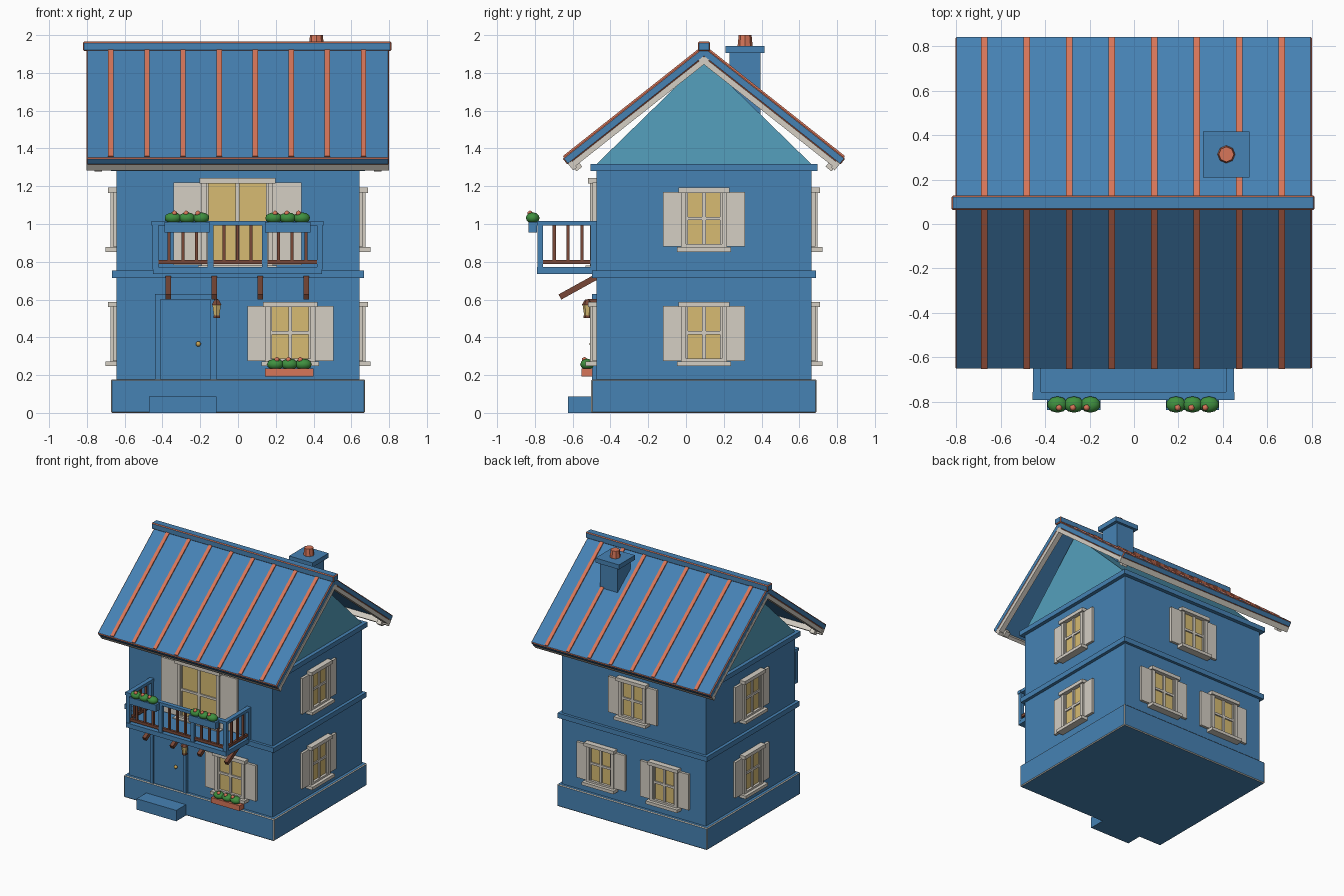
import bpy, bmesh, math
from mathutils import Matrix, Vector

if "Cube" in bpy.data.objects:
    bpy.data.objects.remove(bpy.data.objects["Cube"])


def material(name, r, g, b):
    m = bpy.data.materials.new(name)
    m.use_nodes = True
    m.diffuse_color = (r, g, b, 1)
    m.node_tree.nodes["Principled BSDF"].inputs["Base Color"].default_value = (r, g, b, 1)
    return m


BLUE = material("house blue", 0.061, 0.223, 0.456)
TEAL = material("gable teal", 0.09, 0.35, 0.51)
CREAM = material("cream trim", 0.66, 0.62, 0.55)
CORAL = material("coral", 0.68, 0.18, 0.1)
GLASS = material("warm glass", 0.68, 0.5, 0.17)
BROWN = material("brown wood", 0.19, 0.064, 0.038)
GREEN = material("leaf green", 0.05, 0.28, 0.05)
GOLD = material("brass", 0.6, 0.38, 0.09)

MID = 0.095               # depth centre of the house
HALF_W, HALF_D = 0.643, 0.57
FRONT = MID - HALF_D


def finish(name, bm, mat, edge=None, bevel=0.006):
    bmesh.ops.recalc_face_normals(bm, faces=bm.faces)
    me = bpy.data.meshes.new(name)
    bm.to_mesh(me)
    bm.free()
    ob = bpy.data.objects.new(name, me)
    bpy.context.scene.collection.objects.link(ob)
    me.materials.append(mat)
    if edge:              # bevelled edges in a second colour
        me.materials.append(edge)
        mod = ob.modifiers.new("edge", "BEVEL")
        mod.width = bevel
        mod.segments = 1
        mod.material = 1
    return ob


def boxes(name, spans, mat, matrix=Matrix(), edge=None):
    """One object from boxes given as (x0, x1, y0, y1, z0, z1)."""
    bm = bmesh.new()
    for x0, x1, y0, y1, z0, z1 in spans:
        place = Matrix.Translation(((x0 + x1) / 2, (y0 + y1) / 2, (z0 + z1) / 2))
        size = Matrix.Diagonal((abs(x1 - x0), abs(y1 - y0), abs(z1 - z0), 1))
        bmesh.ops.create_cube(bm, size=1, matrix=matrix @ place @ size)
    return finish(name, bm, mat, edge)


def prism(name, profile, spans, mat, edge=None):
    """Extrude a (y, z) profile along x over each (x0, x1) span."""
    bm = bmesh.new()
    for x0, x1 in spans:
        face = bm.faces.new([bm.verts.new((x0, y, z)) for y, z in profile])
        new = bmesh.ops.extrude_face_region(bm, geom=[face])["geom"]
        bmesh.ops.translate(bm, vec=(x1 - x0, 0, 0),
                            verts=[v for v in new if isinstance(v, bmesh.types.BMVert)])
    return finish(name, bm, mat, edge)


def cone(name, x, y, z0, z1, r0, r1, mat, sides=8):
    bm = bmesh.new()
    bmesh.ops.create_cone(bm, cap_ends=True, segments=sides, radius1=r0, radius2=r1,
                          depth=z1 - z0, matrix=Matrix.Translation((x, y, (z0 + z1) / 2)))
    return finish(name, bm, mat)


def blobs(name, centres, radii, mat, detail=2):
    bm = bmesh.new()
    for c in centres:
        bmesh.ops.create_icosphere(bm, subdivisions=detail, radius=1,
                                   matrix=Matrix.Translation(c) @ Matrix.Diagonal((*radii, 1)))
    for f in bm.faces:
        f.smooth = True
    return finish(name, bm, mat)


def block(name, half_w, half_d, z0, z1, mat, edge=None):
    return boxes(name, [(-half_w, half_w, MID - half_d, MID + half_d, z0, z1)], mat, edge=edge)


# Body, plinth and bands
block("plinth", 0.672, 0.597, 0, 0.178, BLUE, CREAM)
block("walls", HALF_W, HALF_D, 0.17, 1.3, BLUE)
block("floor_band", 0.668, 0.592, 0.713, 0.753, BLUE)
block("eaves_band", 0.672, 0.6, 1.28, 1.318, BLUE)
prism("gable", [(FRONT, 1.316), (MID + HALF_D, 1.316), (MID, 1.872)], [(-HALF_W, HALF_W)], TEAL)

# Roof, laid out in slope coordinates: distance from ridge and height above slope
PITCH = math.atan2(0.593, 0.75)
RIDGE = Vector((MID, 1.94))


def slope_part(name, side, s0, s1, t0, t1, spans, mat, edge=None):
    down = Vector((side * math.cos(PITCH), -math.sin(PITCH)))
    up = Vector((side * math.sin(PITCH), math.cos(PITCH)))
    corners = [RIDGE + down * s + up * t for s, t in ((s0, t0), (s1, t0), (s1, t1), (s0, t1))]
    return prism(name, corners, spans, mat, edge)


ribs = [(-0.673 + i * 0.191 - 0.014, -0.673 + i * 0.191 + 0.014) for i in range(8)]
verges = [(-0.76, -0.72), (0.72, 0.76)]
for side, label in ((-1, "front"), (1, "back")):
    slope_part(label + "_roof", side, 0, 0.955, -0.045, 0, [(-0.803, 0.8)], BLUE, CORAL)
    slope_part(label + "_roof_ribs", side, 0.02, 0.945, -0.005, 0.008, ribs, CORAL)
    slope_part(label + "_bargeboards", side, 0, 0.93, -0.075, -0.045, [(-0.8, -0.76), (0.76, 0.8)], CREAM)
    slope_part(label + "_fascia", side, 0.925, 0.95, -0.085, -0.04, [(-0.803, 0.8)], CREAM)
    slope_part(label + "_rafter_tails", side, 0.9, 0.94, -0.1, -0.04, verges, CREAM)
boxes("ridge_cap", [(-0.82, 0.812, MID - 0.032, MID + 0.032, 1.915, 1.965)], BLUE, edge=CORAL)

# Chimney
boxes("chimney", [(0.335, 0.495, 0.23, 0.395, 1.55, 1.91)], BLUE)
boxes("chimney_cap", [(0.31, 0.52, 0.21, 0.415, 1.905, 1.942)], BLUE)
cone("chimney_pot", 0.415, 0.313, 1.94, 2.0, 0.04, 0.034, CORAL)


# Windows, built facing the front and turned onto their wall
def window(name, turn, u, z0, z1, width=0.19, shutter=0.105):
    dist = HALF_D if turn % 180 == 0 else HALF_W
    m = (Matrix.Translation((0, MID, 0)) @ Matrix.Rotation(math.radians(turn), 4, "Z")
         @ Matrix.Translation((u, -dist, 0)))
    g, o, mid = width / 2, width / 2 + 0.027, (z0 + z1) / 2
    boxes(name + "_glass", [(-g, g, -0.012, 0.01, z0, z1)], GLASS, m)
    boxes(name + "_frame", [
        (-o, -g, -0.032, 0.01, z0, z1), (g, o, -0.032, 0.01, z0, z1),
        (-o - 0.012, o + 0.012, -0.045, 0.01, z1, z1 + 0.028),
        (-o - 0.02, o + 0.02, -0.058, 0.01, z0 - 0.04, z0 - 0.015),
        (-o, o, -0.032, 0.01, z0 - 0.015, z0),
        (-0.01, 0.01, -0.022, 0.01, z0, z1),
        (-g, g, -0.022, 0.01, mid - 0.009, mid + 0.009),
        (-g, -g + 0.01, -0.022, 0.01, z0, z1), (g - 0.01, g, -0.022, 0.01, z0, z1)], CREAM, m)
    boxes(name + "_shutters", [(s * o, s * (o + shutter - 0.01), -0.02, 0.01, z0 - 0.012, z1 + 0.005)
                               for s in (-1, 1)], CREAM, m)


LOW, HIGH = (0.288, 0.56), (0.893, 1.165)
for label, turn in (("left", 90), ("right", -90)):
    window(label + "_lower_window", turn, 0, *LOW)
    window(label + "_upper_window", turn, 0, *HIGH)
window("back_upper_window", 180, 0, *HIGH)
for i, u in enumerate((-0.285, 0.285)):
    window("back_lower_window_%d" % (i + 1), 180, u, *LOW)
window("front_lower_window", 0, 0.277, *LOW, width=0.212)
window("balcony_door", 0, -0.003, 0.795, 1.215, width=0.325, shutter=0.16)

# Front door, step and lantern
boxes("door_frame", [(-0.44, -0.41, -0.498, FRONT, 0.175, 0.63),
                     (-0.145, -0.115, -0.498, FRONT, 0.175, 0.63),
                     (-0.41, -0.145, -0.498, FRONT, 0.6, 0.63)], BLUE)
boxes("door", [(-0.41, -0.145, -0.487, FRONT, 0.175, 0.6)], BLUE)
blobs("door_knob", [(-0.21, -0.497, 0.365)], (0.014, 0.014, 0.014), GOLD)
boxes("door_step", [(-0.47, -0.115, -0.625, -0.49, 0, 0.088)], BLUE)
cone("lantern_cap", -0.113, -0.522, 0.572, 0.6, 0.03, 0.012, BROWN, 6)
cone("lantern_glass", -0.113, -0.522, 0.515, 0.574, 0.017, 0.026, GLASS, 6)
cone("lantern_base", -0.113, -0.522, 0.502, 0.516, 0.02, 0.02, BROWN, 6)
boxes("lantern_arm", [(-0.12, -0.106, -0.522, FRONT, 0.588, 0.602)], BROWN)

# Balcony
boxes("balcony_floor", [(-0.45, 0.445, -0.79, FRONT, 0.735, 0.772)], BLUE)
posts = (-0.437, -0.146, 0.141, 0.432)
boxes("balcony_posts", [(x - 0.015, x + 0.015, -0.785, -0.757, 0.76, 1.0) for x in posts]
      + [(x - 0.015, x + 0.015, -0.505, FRONT, 0.76, 1.0) for x in (posts[0], posts[-1])], BLUE)
boxes("balcony_handrail", [(-0.457, 0.452, -0.79, -0.755, 0.993, 1.017)]
      + [(x - 0.018, x + 0.018, -0.79, FRONT, 0.993, 1.017) for x in (posts[0], posts[-1])], BLUE)
boxes("balcony_low_rail", [(posts[0], posts[-1], -0.781, -0.761, 0.788, 0.81)]
      + [(x - 0.01, x + 0.01, -0.77, FRONT, 0.788, 0.81) for x in (posts[0], posts[-1])], BROWN)
bars = [(a + (b - a) * k / 4, -0.771) for a, b in zip(posts, posts[1:]) for k in (1, 2, 3)]
bars += [(x, -0.771 + 0.0735 * k) for x in (posts[0], posts[-1]) for k in (1, 2, 3)]
boxes("balusters", [(x - 0.008, x + 0.008, y - 0.008, y + 0.008, 0.8, 1.0) for x, y in bars], BROWN)
prism("balcony_brackets", [(-0.66, 0.6), (-0.47, 0.705), (-0.47, 0.74), (-0.675, 0.627)],
      [(x - 0.015, x + 0.015) for x in (-0.37, -0.125, 0.118, 0.362)], BROWN)


# Planters with bushes and blooms
def planter(name, x, y0, y1, z0, z1, mat, half=0.12):
    y = (y0 + y1) / 2
    boxes(name, [(x - half, x + half, y0, y1, z0, z1)], mat)
    blobs(name + "_bushes", [(x + k * 0.074, y, z1 + 0.022) for k in (-1, 0, 1)],
          (0.046, 0.037, 0.03), GREEN)
    blobs(name + "_flowers", [(x + k * 0.062 - 0.005, y - 0.014, z1 + 0.046) for k in (-1, 0, 1)],
          (0.016, 0.016, 0.016), CORAL, 1)


planter("balcony_planter_right", -0.27, -0.835, -0.788, 0.955, 1.01, BLUE)
planter("balcony_planter_left", 0.263, -0.835, -0.788, 0.955, 1.01, BLUE)
planter("window_planter", 0.272, -0.552, -0.495, 0.192, 0.235, CORAL, 0.128)
